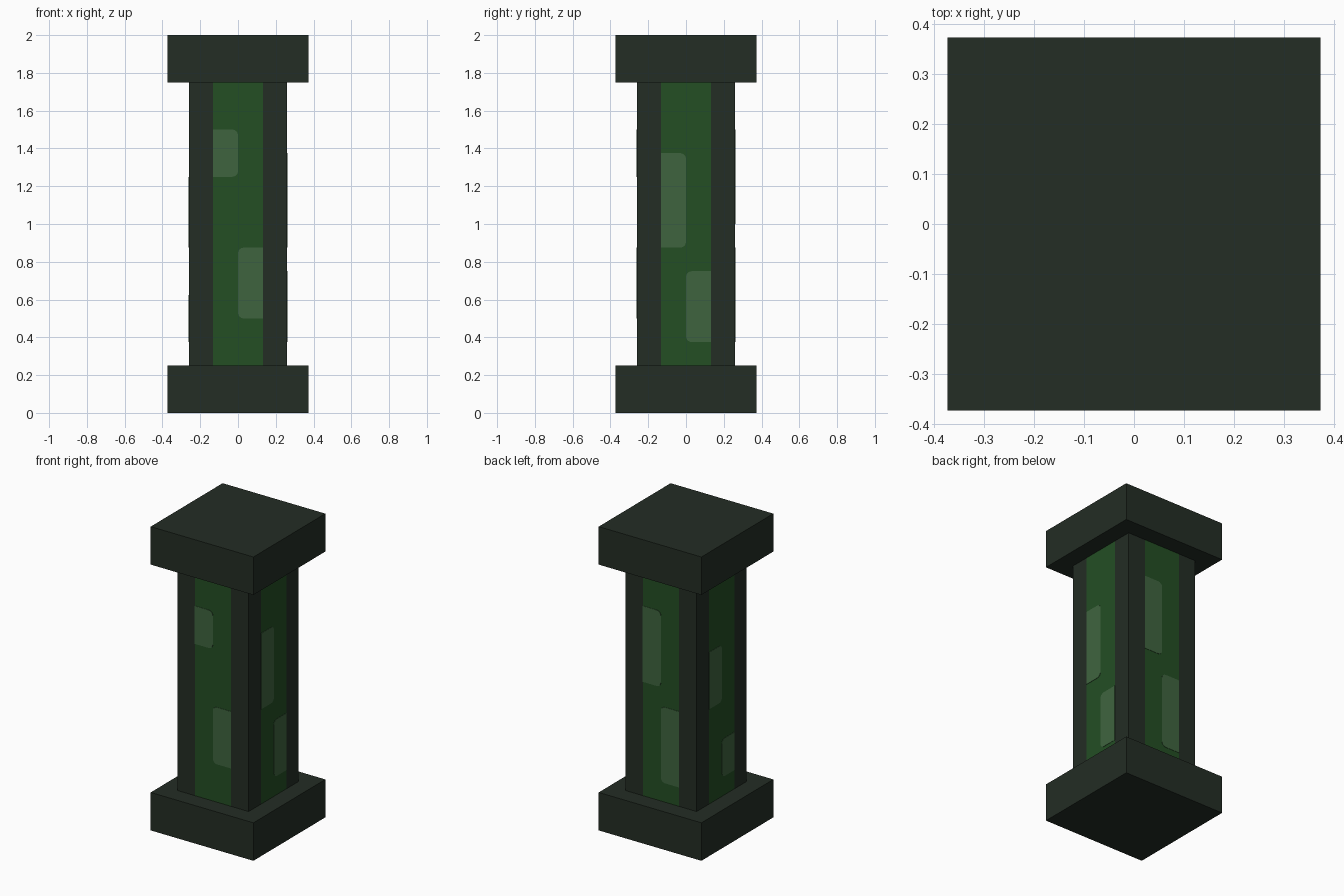
import bpy, bmesh, math
from mathutils import Matrix, Vector

cube = bpy.data.objects.get("Cube")
if cube:
    bpy.data.objects.remove(cube, do_unlink=True)

SLAB, SHAFT, STRIP = 0.374, 0.26, 0.132   # half widths
Z0, Z1, TOP = 0.25, 1.75, 2.0


def material(name, rgb):
    m = bpy.data.materials.new(name)
    m.use_nodes = True
    m.diffuse_color = (*rgb, 1)
    m.node_tree.nodes["Principled BSDF"].inputs["Base Color"].default_value = (*rgb, 1)
    return m


dark = material("dark green frame", (0.0170, 0.0262, 0.0178))
glass = material("green glass", (0.0170, 0.0762, 0.0176))
shine = material("pale green highlight", (0.0497, 0.1274, 0.0497))


def finish(name, bm, mats):
    bmesh.ops.recalc_face_normals(bm, faces=bm.faces)
    mesh = bpy.data.meshes.new(name)
    bm.to_mesh(mesh)
    bm.free()
    for m in mats:
        mesh.materials.append(m)
    ob = bpy.data.objects.new(name, mesh)
    bpy.context.collection.objects.link(ob)
    return ob


def prism(points, direction):
    """Closed solid from an outline swept along a direction."""
    bm = bmesh.new()
    face = bm.faces.new([bm.verts.new(p) for p in points])
    ext = bmesh.ops.extrude_face_region(bm, geom=[face], use_keep_orig=True)
    moved = [g for g in ext["geom"] if isinstance(g, bmesh.types.BMVert)]
    bmesh.ops.translate(bm, verts=moved, vec=direction)
    return bm


# Base and cap slabs
for name, z, h in (("base_slab", 0, Z0), ("cap_slab", Z1, TOP - Z1)):
    s = SLAB
    outline = [(-s, -s, z), (s, -s, z), (s, s, z), (-s, s, z)]
    finish(name, prism(outline, (0, 0, h)), [dark])

# Shaft: square column whose side faces are split into post, window, post
outline = []
for k in range(4):
    turn = Matrix.Rotation(k * math.pi / 2, 3, 'Z')
    outline += [turn @ Vector((u, -SHAFT, Z0)) for u in (-SHAFT, -STRIP, STRIP)]
bm = prism(outline, (0, 0, Z1 - Z0))
for f in bm.faces:
    c = f.calc_center_median()
    on_side = max(abs(c.x), abs(c.y)) > SHAFT - 0.001
    f.material_index = int(on_side and min(abs(c.x), abs(c.y)) < 0.01)
finish("shaft", bm, [dark, glass])


def highlight(name, turns, side, low, high, r=0.03, steps=4):
    """Thin plate from the window edge to its middle, rounded at the middle."""
    pts = [(STRIP, high), (STRIP, low)]
    for cz, start in ((low + r, -90), (high - r, -180)):
        for i in range(steps + 1):
            a = math.radians(start - 90 * i / steps)
            pts.append((r + r * math.cos(a), cz + r * math.sin(a)))
    turn = Matrix.Rotation(turns * math.pi / 2, 3, 'Z')
    outline = [turn @ Vector((side * u, -SHAFT, z)) for u, z in pts]
    finish(name, prism(outline, turn @ Vector((0, -0.002, 0))), [shine])


# Highlights: per side, the upper plate's and the lower plate's height range
sides = {
    "front": ((1.25, 1.5), (0.5, 0.875)),
    "left": ((0.875, 1.375), (0.375, 0.75)),
    "back": ((1.0, 1.5), (0.375, 0.875)),
    "right": ((0.875, 1.25), (0.375, 0.625)),
}
for k, (label, (upper, lower)) in enumerate(sides.items()):
    highlight(f"{label}_upper_highlight", k, -1, *upper)
    highlight(f"{label}_lower_highlight", k, 1, *lower)
